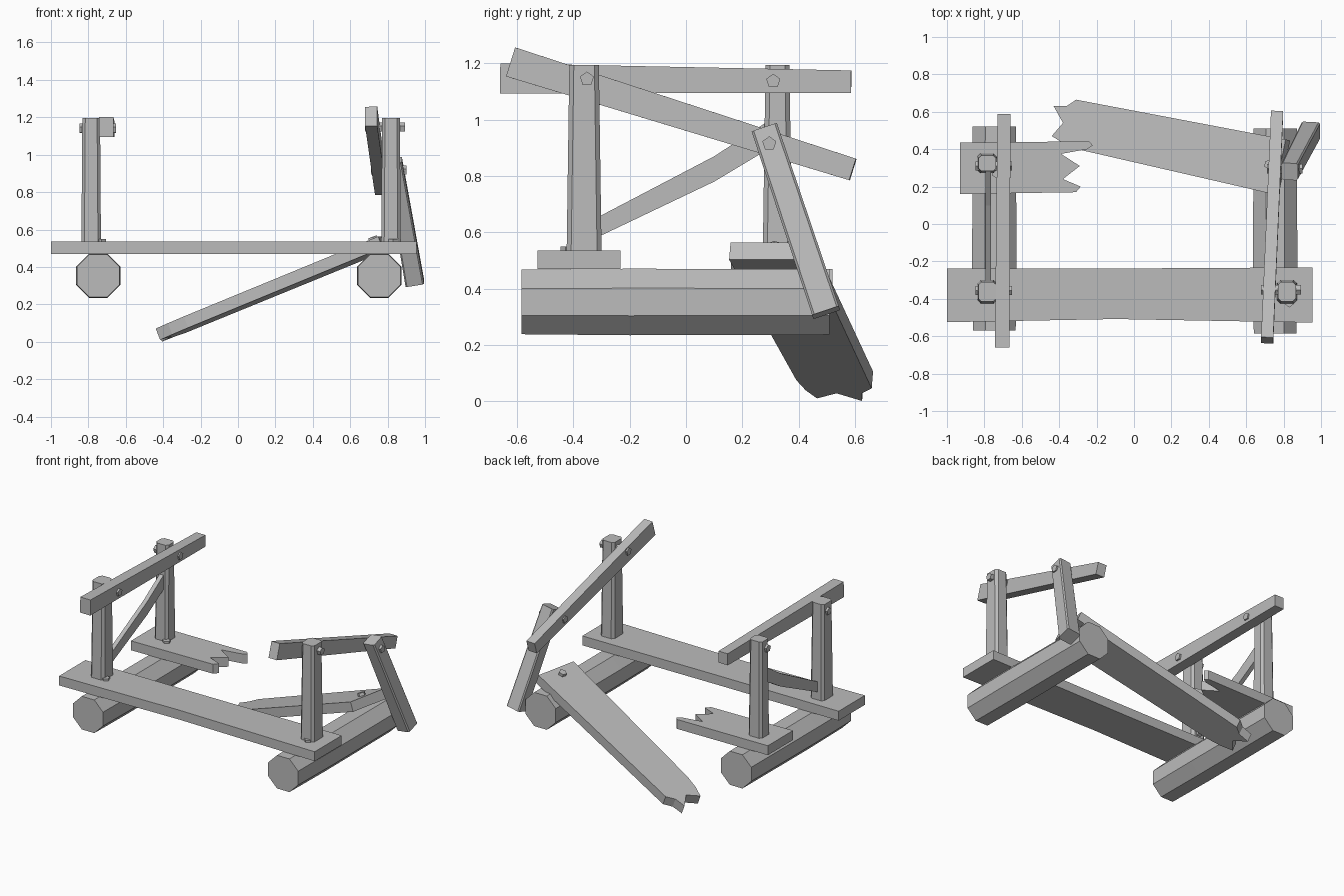
import bpy, bmesh, math
from mathutils import Vector, Matrix

cube = bpy.data.objects.get("Cube")
if cube:
    bpy.data.objects.remove(cube, do_unlink=True)

GREY = (0.5, 0.5, 0.5, 1.0)
wood = bpy.data.materials.new("weathered grey")
wood.use_nodes = True
wood.diffuse_color = GREY
wood.node_tree.nodes["Principled BSDF"].inputs["Base Color"].default_value = GREY


def finish(name, bm):
    bmesh.ops.recalc_face_normals(bm, faces=bm.faces[:])
    mesh = bpy.data.meshes.new(name)
    bm.to_mesh(mesh)
    bm.free()
    mesh.materials.append(wood)
    obj = bpy.data.objects.new(name, mesh)
    bpy.context.collection.objects.link(obj)
    return obj


def loft(name, rings):
    """Skin equal-length rings of points and cap both ends."""
    bm = bmesh.new()
    loops = [[bm.verts.new(p) for p in ring] for ring in rings]
    n = len(loops[0])
    for a, b in zip(loops, loops[1:]):
        for i in range(n):
            j = (i + 1) % n
            bm.faces.new((a[i], a[j], b[j], b[i]))
    bm.faces.new(loops[0])
    bm.faces.new(loops[-1])
    return finish(name, bm)


def beam(name, a, b, size_a, size_b, side=(1, 0, 0), chamfer=0.0):
    """Tapered timber from a to b; sizes are (along side, across side)."""
    a, b = Vector(a), Vector(b)
    axis = (b - a).normalized()
    u = Vector(side)
    u = (u - axis * u.dot(axis)).normalized()
    v = axis.cross(u)

    def ring(c, size):
        w, h, k = size[0] / 2, size[1] / 2, chamfer
        pts = []
        for sx, sy in ((1, 1), (-1, 1), (-1, -1), (1, -1)):
            if k:
                cut = [(w, h - k), (w - k, h)]
                pts += [(x * sx, y * sy) for x, y in (cut if sx == sy else cut[::-1])]
            else:
                pts.append((w * sx, h * sy))
        return [c + u * x + v * y for x, y in pts]

    return loft(name, [ring(a, size_a), ring(b, size_b)])


def plank(name, outline, thickness, matrix):
    """Board with a flat outline; its top lies on the matrix plane."""
    rings = [[matrix @ Vector((x, y, z)) for x, y in outline] for z in (0, -thickness)]
    return loft(name, rings)


def peg(name, a, b, radius=0.026, sides=5):
    a, b = Vector(a), Vector(b)
    rot = (b - a).to_track_quat('Z', 'Y')
    ring = [rot @ Vector((radius * math.sin(math.tau * i / sides),
                          radius * math.cos(math.tau * i / sides), 0))
            for i in range(sides)]
    return loft(name, [[a + p for p in ring], [b + p for p in ring]])


# Eight-sided cross logs
def log(name, x, y0, y1):
    rings = []
    for y, r in ((y0, 0.124), (-0.2, 0.128), (y1, 0.126)):
        rings.append([(x + r * math.cos(math.tau * (i + 0.5) / 8), y,
                       0.3525 + r * math.sin(math.tau * (i + 0.5) / 8))
                      for i in range(8)])
    loft(name, rings)


log("right_log", -0.747, -0.57, 0.52)
log("left_log", 0.755, -0.585, 0.51)

# Whole front plank and snapped rear plank
deck = Matrix.Translation((0, 0, 0.535))
plank("front_plank", [(-1, -0.525), (-0.1, -0.508), (0.955, -0.527),
                      (0.955, -0.232), (-0.1, -0.238), (-1, -0.238)], 0.065, deck)
plank("broken_rear_plank", [(-0.93, 0.16), (-0.31, 0.17), (-0.285, 0.2), (-0.38, 0.24),
                            (-0.29, 0.31), (-0.39, 0.375), (-0.25, 0.40),
                            (-0.22, 0.42), (-0.24, 0.442), (-0.93, 0.435)], 0.065, deck)

# Fallen half of the rear plank, sloping to the ground
along = Vector((1, -0.21, 0.41)).normalized()
across = Vector((0, 0, 1)).cross(along).normalized()
normal = along.cross(across)
slope = Matrix((along, across, normal)).transposed().to_4x4()
slope.translation = (0.78, 0.305, 0.563)
plank("fallen_plank", [(0, -0.15), (0, 0.15), (-1.229, 0.128), (-1.274, 0.084),
                       (-1.348, 0.07), (-1.275, -0.008), (-1.323, -0.089),
                       (-1.246, -0.115), (-1.149, -0.13)], 0.065, slope)

# Upright posts
for name, x, y, depth in (("front_right_post", -0.785, -0.362, 0.125),
                          ("rear_right_post", -0.785, 0.325, 0.105),
                          ("front_left_post", 0.818, -0.362, 0.125)):
    beam(name, (x, y, 0.5), (x, y, 1.195), (0.105, depth), (0.095, depth - 0.02),
         chamfer=0.016)

# Hand rails and the diagonal stay
beam("right_rail", (-0.705, -0.66, 1.147), (-0.695, 0.587, 1.135),
     (0.078, 0.107), (0.07, 0.08))
beam("left_rail", (0.712, -0.622, 1.205), (0.765, 0.593, 0.823),
     (0.065, 0.108), (0.065, 0.08))
loft("diagonal_stay", [[(x, y, z + dz) for x, dz in ((-0.795, -h), (-0.765, -h),
                                                     (-0.765, h), (-0.795, h))]
                       for y, z, h in ((-0.33, 0.61, 0.035), (0.1, 0.825, 0.045),
                                       (0.3, 0.95, 0.05))])

# Loose post hanging from the left rail
beam("hanging_post", (0.832, 0.28, 0.967), (0.945, 0.498, 0.315),
     (0.09, 0.095), (0.1, 0.1), chamfer=0.008)

# Pegs through rails and posts
for name, x0, x1, y, z in (("right_front_peg", -0.848, -0.652, -0.355, 1.14),
                           ("right_rear_peg", -0.848, -0.652, 0.31, 1.137),
                           ("left_front_peg", 0.68, 0.892, -0.352, 1.145),
                           ("left_rear_peg", 0.712, 0.9, 0.296, 0.915)):
    peg(name, (x0, y, z), (x1, y, z))

# Pegs holding the planks to the logs
for name, x, y in (("front_right_plank_peg", -0.73, -0.4),
                   ("rear_right_plank_peg", -0.735, 0.27),
                   ("front_left_plank_peg", 0.83, -0.42)):
    peg(name, (x, y, 0.5), (x, y, 0.55))
top = slope @ Vector((-0.06, 0, 0))
peg("fallen_plank_peg", top - normal * 0.03, top + normal * 0.02)
